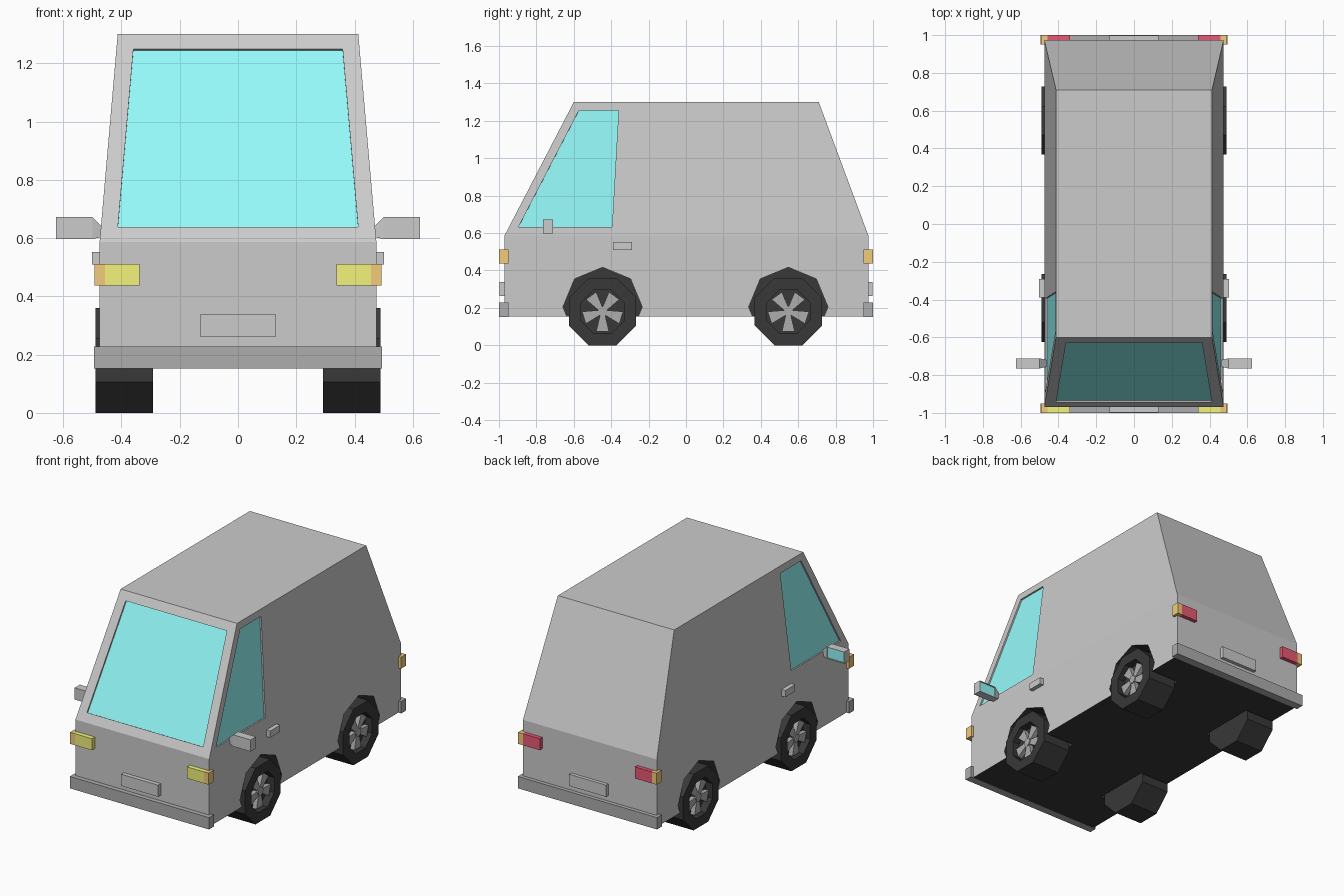
import bpy, bmesh, math

if "Cube" in bpy.data.objects:
    bpy.data.objects.remove(bpy.data.objects["Cube"])

def material(name, rgb):
    m = bpy.data.materials.new(name)
    m.diffuse_color = (*rgb, 1)
    m.use_nodes = True
    m.node_tree.nodes["Principled BSDF"].inputs["Base Color"].default_value = m.diffuse_color
    return m

PAINT = material("paint", (0.8, 0.8, 0.8))
GLASS = material("glass", (0.3, 0.95, 0.95))
BLACK = material("rubber", (0.04, 0.04, 0.04))
DARK = material("dark_plastic", (0.42, 0.42, 0.42))
YELLOW = material("headlight", (0.9, 0.9, 0.2))
ORANGE = material("indicator", (0.9, 0.6, 0.2))
RED = material("tail_light", (0.8, 0.1, 0.17))

def finish(name, bm, mats, mirror=False):
    bmesh.ops.recalc_face_normals(bm, faces=bm.faces)
    me = bpy.data.meshes.new(name)
    bm.to_mesh(me)
    bm.free()
    for m in mats:
        me.materials.append(m)
    ob = bpy.data.objects.new(name, me)
    bpy.context.collection.objects.link(ob)
    if mirror:
        ob.modifiers.new("mirror", 'MIRROR')
    return ob

def add_prism(bm, ring, x0, x1):
    """Extrude a (y, z) outline along x; returns the cap at x1."""
    a = [bm.verts.new((x0, y, z)) for y, z in ring]
    b = [bm.verts.new((x1, y, z)) for y, z in ring]
    n = len(ring)
    for i in range(n):
        bm.faces.new((a[i], a[(i + 1) % n], b[(i + 1) % n], b[i]))
    bm.faces.new(a[::-1])
    cap = bm.faces.new(b)
    bmesh.ops.recalc_face_normals(bm, faces=bm.faces)
    return cap

def box(name, x, y, z, mat, mirror=False):
    bm = bmesh.new()
    (y0, y1), (z0, z1) = sorted(y), z
    add_prism(bm, [(y0, z0), (y1, z0), (y1, z1), (y0, z1)], *x)
    return finish(name, bm, [mat], mirror)

def octagon(cy, cz, r, turn):
    return [(cy + r * math.cos(turn + i * math.pi / 4),
             cz + r * math.sin(turn + i * math.pi / 4)) for i in range(8)]

# Body shell: side outline with a tapered upper half (y, z, half width)
stations = [(-.97, .153, .475), (-.97, .587, .475), (-.6, 1.3, .413), (-.313, 1.3, .413),
            (.71, 1.3, .413), (.975, .587, .475), (.975, .153, .475)]
bm = bmesh.new()
sides = []
for s in (-1, 1):
    v = [bm.verts.new((s * x, y, z)) for y, z, x in stations]
    v.append(bm.verts.new((s * .475, -.353, .587)))
    sides.append(v)
strip = []
for i in range(7):
    j = (i + 1) % 7
    strip.append(bm.faces.new((sides[0][i], sides[0][j], sides[1][j], sides[1][i])))
strip[6].material_index = 2
door_glass = []
for v in sides:
    bm.faces.new((v[0], v[1], v[7], v[5], v[6]))
    bm.faces.new((v[7], v[3], v[4], v[5]))
    door_glass.append(bm.faces.new((v[1], v[2], v[3], v[7])))
bmesh.ops.recalc_face_normals(bm, faces=bm.faces)

# Recessed windscreen and door windows
for faces, width in (([strip[1]], .058), (door_glass, .045)):
    bmesh.ops.inset_individual(bm, faces=faces, thickness=width, use_even_offset=True)
    bmesh.ops.inset_individual(bm, faces=faces, thickness=0, depth=-.01)
    for f in faces:
        f.material_index = 1
body = finish("van_body", bm, [PAINT, GLASS, BLACK])

# Wheel arches cut into the body
WHEELS = {"front": -.446, "rear": .547}
bm = bmesh.new()
for y in WHEELS.values():
    for s in (-1, 1):
        add_prism(bm, octagon(y, .205, .212, 0), s * .27, s * .6)
cutter = finish("arch_cutter", bm, [BLACK])
cutter.hide_render = True
mod = body.modifiers.new("arches", 'BOOLEAN')
mod.object = cutter
mod.operation = 'DIFFERENCE'
mod.solver = 'EXACT'
mod.material_mode = 'TRANSFER'
bpy.context.view_layer.objects.active = body
bpy.ops.object.modifier_apply(modifier=mod.name)
bpy.data.objects.remove(cutter)

# Wheels: octagonal tyres with a dished face and five flared spokes
for end, y in WHEELS.items():
    bm = bmesh.new()
    cap = add_prism(bm, octagon(y, .18, .18 / math.cos(math.pi / 8), math.pi / 8), .291, .489)
    bmesh.ops.inset_individual(bm, faces=[cap], thickness=.07)
    bmesh.ops.inset_individual(bm, faces=[cap], thickness=0, depth=-.05)
    finish(end + "_tyre", bm, [BLACK], True)
    bm = bmesh.new()
    for k in range(5):
        a = math.radians(-90 + 72 * k)
        c, s = math.cos(a), math.sin(a)
        ring = [(y + r * c - w * s, .18 + r * s + w * c)
                for r, w in ((.02, -.014), (.105, -.034), (.105, .034), (.02, .014))]
        add_prism(bm, ring, .435, .468)
    finish(end + "_spokes", bm, [DARK], True)
    bm = bmesh.new()
    add_prism(bm, octagon(y, .18, .027, 0), .435, .474)
    finish(end + "_hub", bm, [DARK], True)

# Bumpers, plates and lamps at both ends
for end, s, lamp in (("front", -1, YELLOW), ("rear", 1, RED)):
    depth = (s * .95, s)
    box(end + "_bumper", (-.494, .494), depth, (.152, .228), DARK)
    box(end + "_plate", (-.131, .131), (s * .95, s * .997), (.263, .338), PAINT)
    box(end + "_lamp", (.338, .457), depth, (.438, .512), lamp, True)
    box(end + "_indicator", (.457, .492), depth, (.438, .512), ORANGE, True)

# Door handles
box("door_handle", (.46, .502), (-.39, -.29), (.51, .553), PAINT, True)

# Door mirrors: housing with tapered arm and glass on the rear face
bm = bmesh.new()
loops = [[bm.verts.new((x, y, z)) for y, z in ((y0, z0), (y1, z0), (y1, z1), (y0, z1))]
         for x, y0, y1, z0, z1 in ((.462, -.755, -.72, .605, .635),
                                   (.5, -.765, -.711, .597, .672),
                                   (.625, -.765, -.711, .597, .672))]
for a, b in zip(loops, loops[1:]):
    for i in range(4):
        f = bm.faces.new((a[i], a[(i + 1) % 4], b[(i + 1) % 4], b[i]))
        if i == 1:
            glass = f
bm.faces.new(loops[0])
bm.faces.new(loops[2])
bmesh.ops.recalc_face_normals(bm, faces=bm.faces)
bmesh.ops.inset_individual(bm, faces=[glass], thickness=.006)
bmesh.ops.inset_individual(bm, faces=[glass], thickness=0, depth=-.006)
glass.material_index = 1
finish("door_mirror", bm, [PAINT, GLASS], True)
